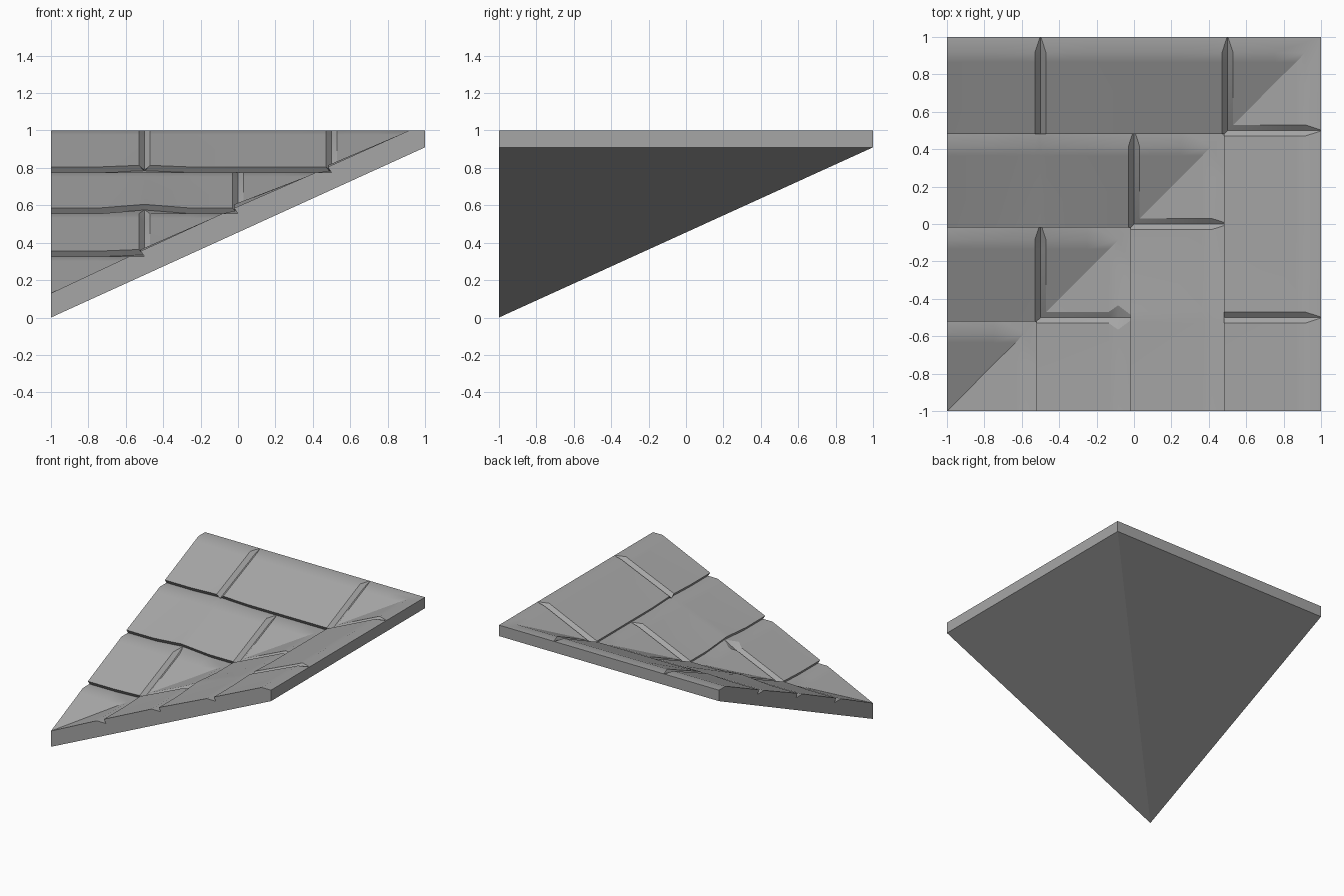
import bpy, bmesh, math
from mathutils import Vector

cube = bpy.data.objects.get("Cube")
if cube:
    bpy.data.objects.remove(cube, do_unlink=True)

grey = bpy.data.materials.new("slate grey")
grey.use_nodes = True
colour = (0.38, 0.38, 0.38, 1)
grey.diffuse_color = colour
grey.node_tree.nodes["Principled BSDF"].inputs["Base Color"].default_value = colour

EAVE = 0.91            # underside height at the high edges
JOINTS = (-0.5, 0, 0.5)
HALF, DEPTH = 0.03, 0.028

# Each course: foot height, lip position, lip height, knee height, wave, joints
COURSES = [
    (0.13, -1.0, 0.13, 0.325, 0.0, ()),
    (0.325, -0.52, 0.355, 0.555, 0.01, (-0.5,)),
    (0.555, -0.02, 0.585, 0.775, 0.02, (0,)),
    (0.775, 0.48, 0.805, 1.0, 0.01, (-0.5, 0.5)),
]


def profile_rows():
    """Rows up the slope: position, height, wave, joints, joint spread."""
    rows = []
    for i, (foot, lip, lip_z, knee_z, wave, joints) in enumerate(COURSES):
        end = -0.5 + 0.5 * i
        if i:
            rows.append((lip + 0.02, foot, wave, (), "closed"))
        rows.append((lip, lip_z, wave, joints, "open"))
        knee = end - 0.085
        near = knee - 0.05
        near_z = lip_z + (knee_z - lip_z) * (near - lip) / (knee - lip)
        rows.append((near, near_z, 0, joints, "open"))
        rows.append((knee, knee_z, 0, joints, "end"))
    rows.append((1.0, 1.0, 0, (), "closed"))
    return rows


ROWS = profile_rows()


def columns(row, flare):
    """Points across one row, dipping into a V at each tile joint."""
    t, z, wave, joints, kind = row
    half = 0.002 if kind == "closed" else HALF
    pts = [(-1, 0), (-0.75, 0)]
    for g in JOINTS:
        w = half
        if flare and kind == "end" and joints == (-0.5,) and g == -0.5:
            w = 0.065
        pts += [(g - w, 0), (g, DEPTH if g in joints else 0), (g + w, 0), (g + 0.25, 0)]
    pts.append((1, 0))
    result = []
    for x, dip in pts:
        hat = max(0, 1 - abs(x + 0.5) / 0.25)
        result.append((x, t, z + wave * hat - dip))
    return result


def half_roof(mirrored):
    """One slope of the valley, trimmed along the diagonal, with its walls."""
    bm = bmesh.new()
    grid = [[bm.verts.new(p) for p in columns(r, mirrored)] for r in ROWS]
    for low, high in zip(grid, grid[1:]):
        for i in range(len(low) - 1):
            bm.faces.new((low[i], low[i + 1], high[i + 1], high[i]))
    bmesh.ops.bisect_plane(bm, geom=bm.verts[:] + bm.edges[:] + bm.faces[:],
                           plane_co=(0, 0, 0), plane_no=Vector((1, -1, 0)).normalized(),
                           clear_outer=True)

    def face(points):
        bm.faces.new([bm.verts.new(p) for p in points])

    # Stepped side wall, back wall and underside
    face([(-1, 1, EAVE), (-1, -1, 0)] + [(-1, r[0], r[1]) for r in ROWS])
    face([(1, 1, EAVE), (-1, 1, EAVE), (-1, 1, 1), (1, 1, 1)])
    face([(-1, -1, 0), (-1, 1, EAVE), (1, 1, EAVE)])
    if mirrored:
        for v in bm.verts:
            v.co.x, v.co.y = v.co.y, v.co.x
        bmesh.ops.reverse_faces(bm, faces=bm.faces[:])
    return bm


# Join both slopes into one valley piece
mesh = bpy.data.meshes.new("roof_valley")
whole = bmesh.new()
for flag in (False, True):
    part = half_roof(flag)
    temp = bpy.data.meshes.new("half")
    part.to_mesh(temp)
    part.free()
    whole.from_mesh(temp)
    bpy.data.meshes.remove(temp)
bmesh.ops.remove_doubles(whole, verts=whole.verts[:], dist=0.0005)
whole.to_mesh(mesh)
whole.free()
mesh.materials.append(grey)

roof = bpy.data.objects.new("roof_valley", mesh)
bpy.context.scene.collection.objects.link(roof)
bpy.ops.object.select_all(action='DESELECT')
roof.select_set(True)
bpy.context.view_layer.objects.active = roof
bpy.ops.object.shade_smooth_by_angle(angle=math.radians(30))
